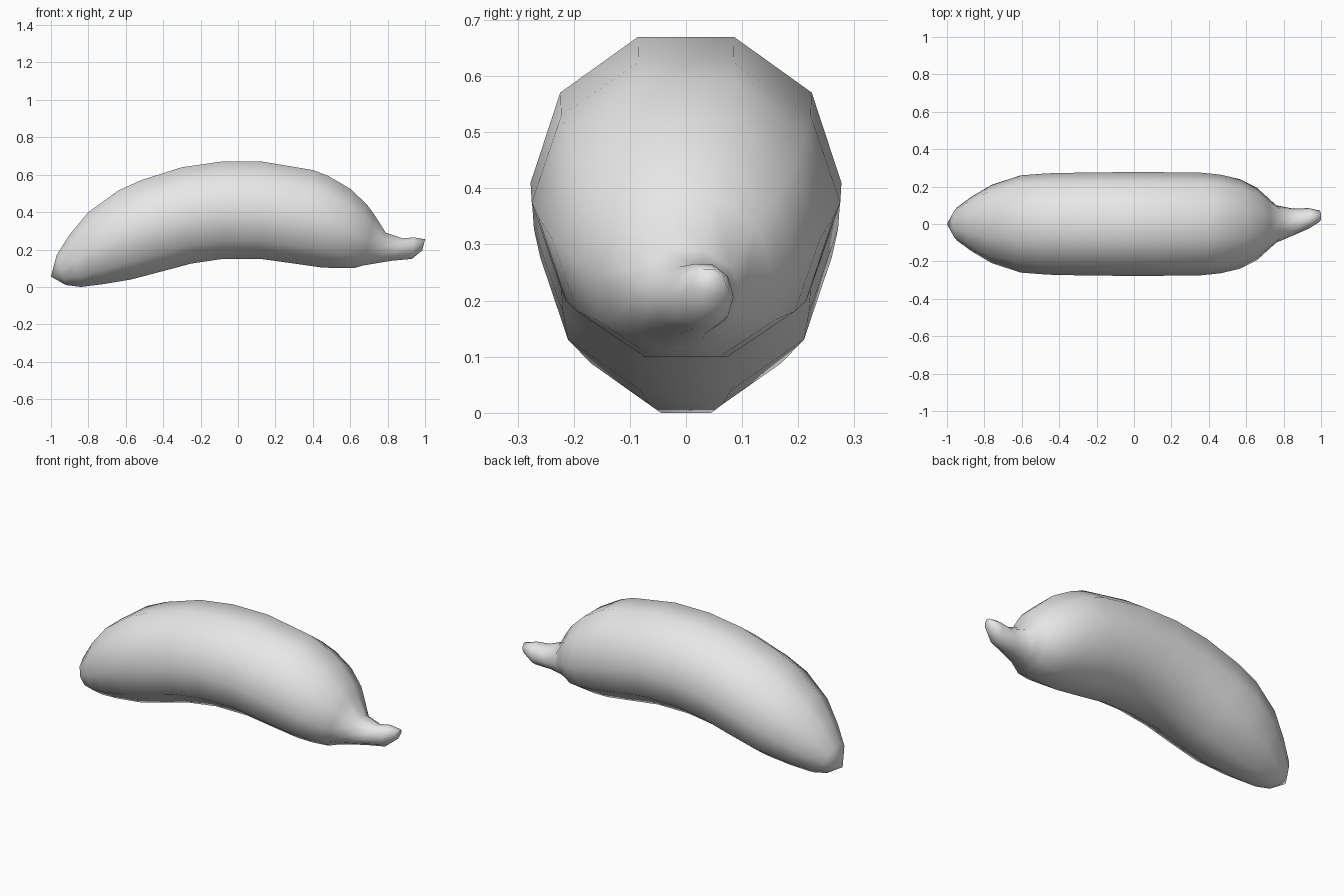
import bpy
import bmesh
import math

default_cube = bpy.data.objects.get("Cube")
if default_cube:
    bpy.data.objects.remove(default_cube, do_unlink=True)

SIDES = 10

# Cross-sections from blossom end to stem:
# top x, top z, bottom x, bottom z, half width, sideways shift
SECTIONS = [
    (-.97, .17, -.92, .01, .09, 0),
    (-.9, .28, -.84, 0, .145, 0),
    (-.8, .4, -.72, .015, .21, 0),
    (-.64, .515, -.57, .04, .26, 0),
    (-.52, .57, -.4, .085, .271, 0),
    (-.3, .64, -.25, .125, .275, 0),
    (-.09, .67, -.08, .15, .277, 0),
    (.13, .67, .12, .15, .277, 0),
    (.4, .625, .3, .125, .275, 0),
    (.48, .595, .44, .105, .264, 0),
    (.6, .525, .53, .1, .24, 0),
    (.69, .44, .62, .1, .195, 0),
    (.73, .385, .67, .115, .155, 0),
    (.79, .29, .73, .125, .1, 0),
    (.88, .26, .82, .14, .072, .01),
    (.94, .265, .93, .15, .055, .03),
    (1, .255, .985, .195, .03, .042),
]


def make_material(name, colour):
    material = bpy.data.materials.new(name)
    material.use_nodes = True
    material.diffuse_color = colour
    shader = material.node_tree.nodes["Principled BSDF"]
    shader.inputs["Base Color"].default_value = colour
    shader.inputs["Roughness"].default_value = 0.6
    return material


def add_ring(bm, top_x, top_z, bottom_x, bottom_z, half_width, shift):
    """Ten-sided ring with flat top and bottom edges, tilted along its chord."""
    ring = []
    step = 2 * math.pi / SIDES
    for side in range(SIDES):
        angle = (side + 0.5) * step
        along = math.cos(angle) / math.cos(step / 2)
        ring.append(bm.verts.new((
            (top_x + bottom_x) / 2 + along * (top_x - bottom_x) / 2,
            shift + half_width * math.sin(angle),
            (top_z + bottom_z) / 2 + along * (top_z - bottom_z) / 2,
        )))
    return ring


def bridge(bm, first, second):
    for side in range(SIDES):
        after = (side + 1) % SIDES
        bm.faces.new((first[side], first[after], second[after], second[side]))


# Curved fruit body running into the stem
bm = bmesh.new()
rings = [add_ring(bm, *section) for section in SECTIONS]
for first, second in zip(rings, rings[1:]):
    bridge(bm, first, second)

# Pointed blossom tip
tip = bm.verts.new((-1, 0, .055))
for side in range(SIDES):
    bm.faces.new((tip, rings[0][side], rings[0][(side + 1) % SIDES]))

# Cut end of the stem
bm.faces.new(rings[-1])

bmesh.ops.recalc_face_normals(bm, faces=bm.faces)
for face in bm.faces:
    face.smooth = True

mesh = bpy.data.meshes.new("banana")
bm.to_mesh(mesh)
bm.free()
mesh.materials.append(make_material("light grey", (0.8, 0.8, 0.8, 1)))
banana = bpy.data.objects.new("banana", mesh)
bpy.context.collection.objects.link(banana)
